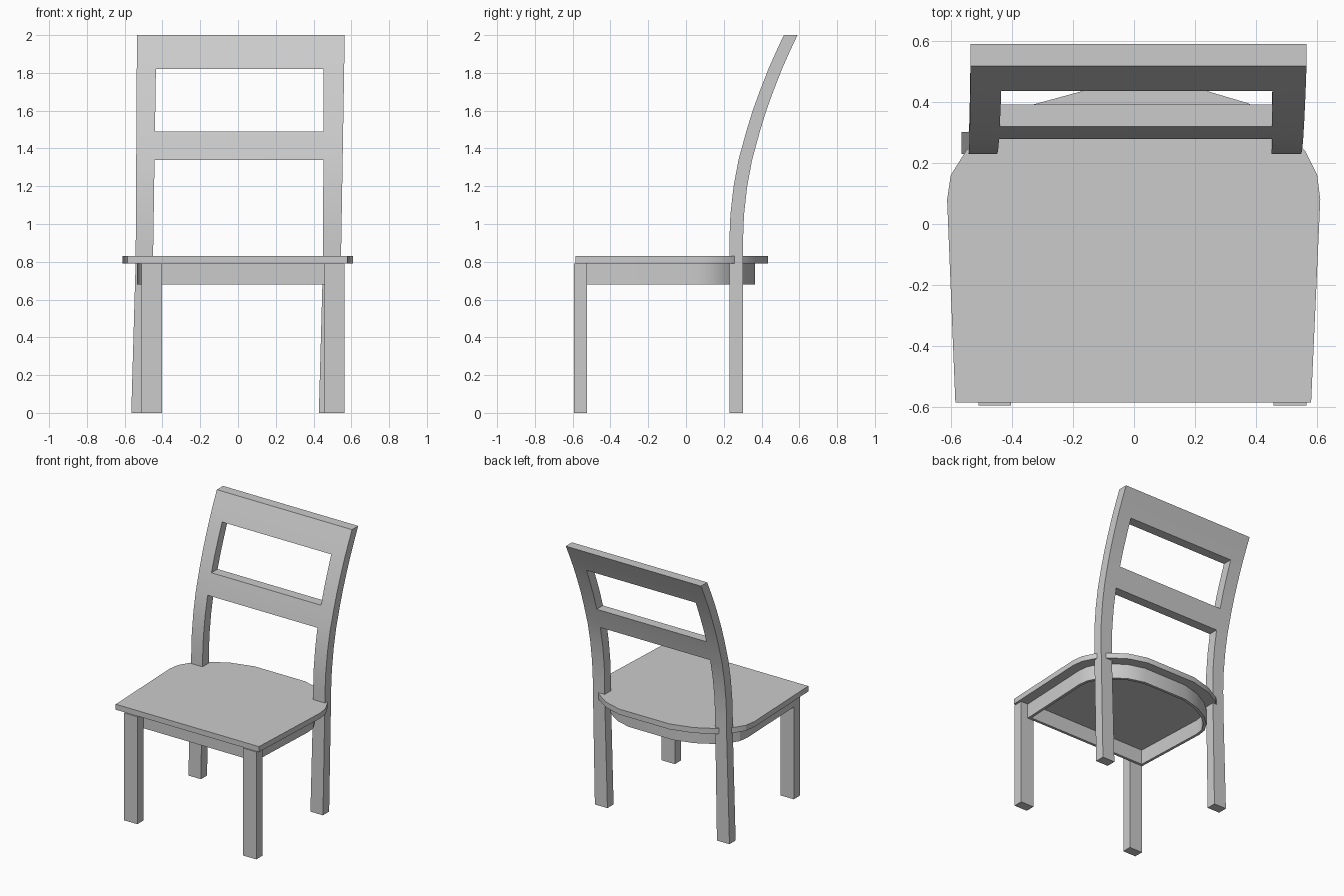
import bpy, bmesh, math

if "Cube" in bpy.data.objects:
    bpy.data.objects.remove(bpy.data.objects["Cube"])


def finish(bm, name, smooth_angle=20):
    bmesh.ops.recalc_face_normals(bm, faces=bm.faces)
    mesh = bpy.data.meshes.new(name)
    bm.to_mesh(mesh)
    bm.free()
    obj = bpy.data.objects.new(name, mesh)
    bpy.context.collection.objects.link(obj)
    bpy.ops.object.select_all(action='DESELECT')
    obj.select_set(True)
    bpy.context.view_layer.objects.active = obj
    bpy.ops.object.shade_smooth_by_angle(angle=math.radians(smooth_angle))
    return obj


def extrude(bm, faces, vec):
    geom = bmesh.ops.extrude_face_region(bm, geom=faces, use_keep_orig=True)["geom"]
    bmesh.ops.translate(bm, vec=vec, verts=[g for g in geom if isinstance(g, bmesh.types.BMVert)])


def lerp(points, t):
    for (a, va), (b, vb) in zip(points, points[1:]):
        if t <= b:
            return va + (vb - va) * (t - a) / (b - a)
    return points[-1][1]


# Seat board: tapered front, rounded back
outline = [(-0.585, -0.585), (0.58, -0.585), (0.61, 0.08), (0.60, 0.16), (0.56, 0.24),
           (0.485, 0.32), (0.375, 0.395), (0.24, 0.435), (-0.17, 0.435), (-0.335, 0.39),
           (-0.46, 0.32), (-0.55, 0.24), (-0.60, 0.16), (-0.612, 0.08)]
bm = bmesh.new()
face = bm.faces.new([bm.verts.new((x, y, 0.79)) for x, y in outline])
extrude(bm, [face], (0, 0, 0.04))
finish(bm, "seat")

# Apron: thin open band following the seat outline
def apron_point(x, y, inset):
    sx, sy = 0.875 - inset / 0.6, 0.873 - inset / 0.51
    return (x * sx, -0.08 + (y + 0.075) * sy, 0.68)

bm = bmesh.new()
rings = [[bm.verts.new(apron_point(x, y, i)) for x, y in outline] for i in (0, 0.02)]
n = len(outline)
band = [bm.faces.new((rings[0][i], rings[0][(i + 1) % n], rings[1][(i + 1) % n], rings[1][i]))
        for i in range(n)]
extrude(bm, band, (0, 0, 0.11))
finish(bm, "apron")

# Front legs
for side, x0, x1 in (("left", -0.51, -0.403), ("right", 0.457, 0.565)):
    bm = bmesh.new()
    face = bm.faces.new([bm.verts.new((x, y, 0)) for x, y in
                         ((x0, -0.594), (x1, -0.594), (x1, -0.524), (x0, -0.524))])
    extrude(bm, [face], (0, 0, 0.79))
    finish(bm, "front_leg_" + side)

# Back frame: rear legs, curved uprights, slat and top rail as one board
curve = [(0, 0.23), (0.92, 0.23), (1.05, 0.235), (1.2, 0.252), (1.34, 0.278), (1.49, 0.319),
         (1.6, 0.353), (1.71, 0.393), (1.82, 0.436), (1.91, 0.476), (2.0, 0.518)]
columns = [[(0, -0.565), (0.8, -0.542), (2, -0.535)],
           [(0, -0.463), (0.8, -0.45), (2, -0.432)],
           [(0, 0.428), (0.8, 0.45), (2, 0.454)],
           [(0, 0.53), (0.8, 0.545), (2, 0.565)]]
heights = sorted({z for z, _ in curve} | {0.8})
bm = bmesh.new()
rows = [[bm.verts.new((lerp(c, z), lerp(curve, z), z)) for c in columns] for z in heights]
cells = []
for j in range(len(rows) - 1):
    z = (heights[j] + heights[j + 1]) / 2
    for i in range(3):
        if i == 1 and not (1.34 < z < 1.49 or z > 1.82):
            continue
        a, b = rows[j], rows[j + 1]
        cells.append(bm.faces.new((a[i], a[i + 1], b[i + 1], b[i])))
bmesh.ops.delete(bm, geom=[v for v in bm.verts if not v.link_faces], context='VERTS')
extrude(bm, cells, (0, 0.072, 0))
finish(bm, "back_frame")
